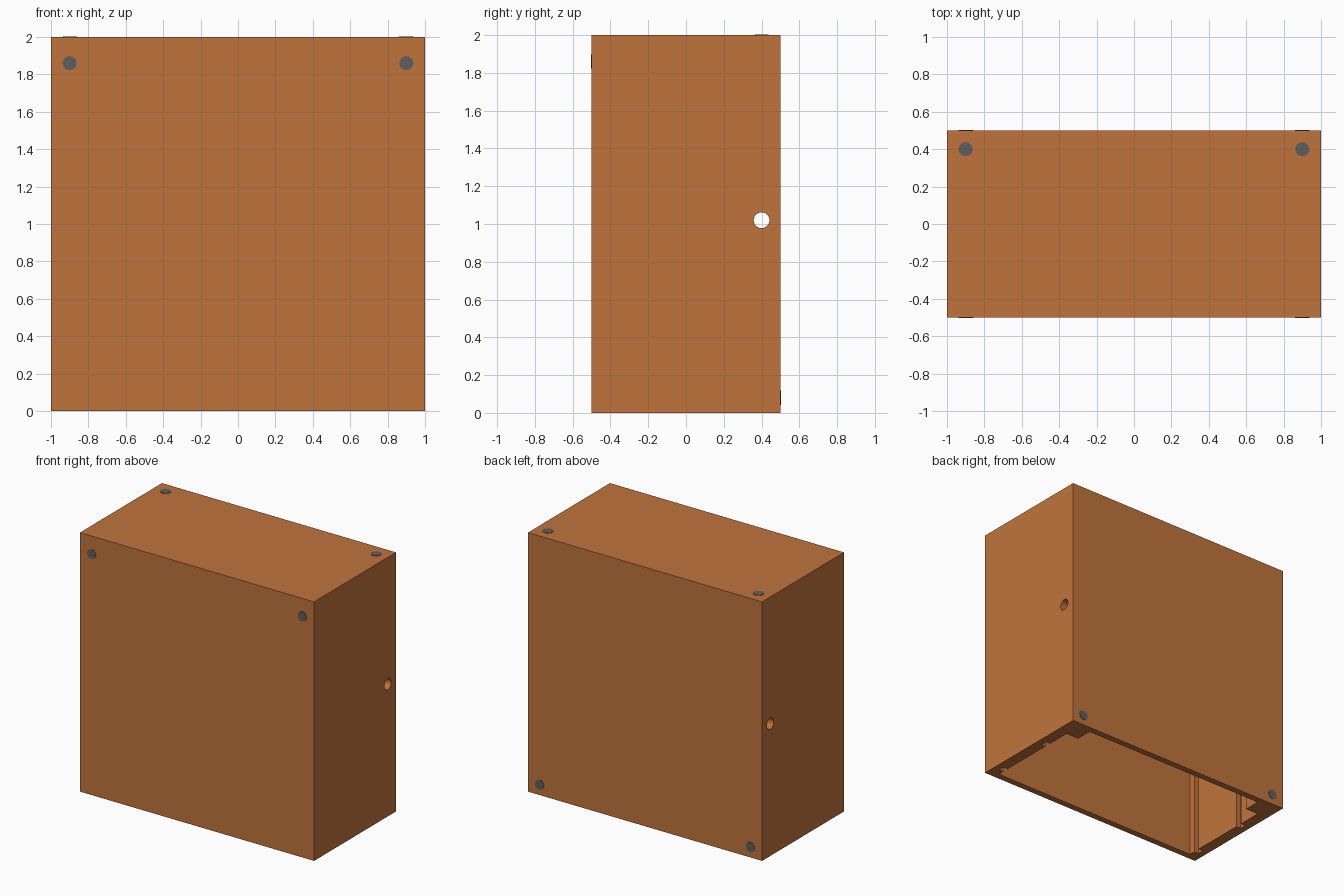
import bpy, bmesh, math
from mathutils import Matrix, Vector

if "Cube" in bpy.data.objects:
    bpy.data.objects.remove(bpy.data.objects["Cube"], do_unlink=True)


def material(name, rgb):
    m = bpy.data.materials.new(name)
    m.use_nodes = True
    m.diffuse_color = (*rgb, 1)
    bsdf = next(n for n in m.node_tree.nodes if n.type == 'BSDF_PRINCIPLED')
    bsdf.inputs["Base Color"].default_value = (*rgb, 1)
    return m


WOOD = material("orange brown wood", (0.527, 0.175, 0.045))
STEEL = material("dark grey steel", (0.110, 0.114, 0.120))


def finish(name, bm, mat):
    bmesh.ops.recalc_face_normals(bm, faces=bm.faces)
    mesh = bpy.data.meshes.new(name)
    bm.to_mesh(mesh)
    bm.free()
    mesh.materials.append(mat)
    ob = bpy.data.objects.new(name, mesh)
    bpy.context.collection.objects.link(ob)
    return ob


def box(name, lo, hi, mat):
    lo, hi = Vector(lo), Vector(hi)
    bm = bmesh.new()
    bmesh.ops.create_cube(bm, size=1, matrix=Matrix.Translation((lo + hi) / 2)
                          @ Matrix.Diagonal((*(hi - lo), 1)))
    return finish(name, bm, mat)


def prism(name, outline, z0, z1, mat):
    bm = bmesh.new()
    face = bm.faces.new([bm.verts.new((x, y, z0)) for x, y in outline])
    up = bmesh.ops.extrude_face_region(bm, geom=[face])["geom"]
    bmesh.ops.translate(bm, vec=(0, 0, z1 - z0),
                        verts=[v for v in up if isinstance(v, bmesh.types.BMVert)])
    return finish(name, bm, mat)


def cylinder(name, centre, axis, radius, depth, sides, mat):
    turn = Vector((0, 0, 1)).rotation_difference(Vector(axis)).to_matrix().to_4x4()
    bm = bmesh.new()
    bmesh.ops.create_cone(bm, cap_ends=True, segments=sides, radius1=radius,
                          radius2=radius, depth=depth,
                          matrix=Matrix.Translation(centre) @ turn)
    return finish(name, bm, mat)


def cut(target, cutter):
    cutter.hide_render = True
    mod = target.modifiers.new("cut", 'BOOLEAN')
    mod.operation, mod.solver, mod.object = 'DIFFERENCE', 'EXACT', cutter
    bpy.context.view_layer.objects.active = target
    bpy.ops.object.modifier_apply(modifier=mod.name)
    bpy.data.objects.remove(cutter, do_unlink=True)


# Case: hollow, open underneath, with two panel grooves in each side wall
case = box("case", (-1, -0.5, 0), (1, 0.5, 2), WOOD)
WALL, GROOVE = 0.91, 0.95
half = [(WALL, -0.45)]
for y0, y1 in ((-0.40, -0.35), (0.08, 0.13)):
    half += [(WALL, y0), (GROOVE, y0), (GROOVE, y1), (WALL, y1)]
half.append((WALL, 0.45))
outline = half + [(-x, y) for x, y in reversed(half)]
cut(case, prism("cavity_cutter", outline, -0.1, 1.95, WOOD))

# Round hole through both side walls near the back
cut(case, cylinder("hole_cutter", (0, 0.4, 1.02), (1, 0, 0), 0.042, 2.4, 24, WOOD))

# Corner blocks that take the screws, and the flush screw heads
for side, s in (("left", 1), ("right", -1)):
    for place, y0, y1, z0, z1 in (("bottom_back", 0.32, 0.45, 0, 0.15),
                                  ("top_back", 0.32, 0.45, 1.80, 1.95),
                                  ("top_front", -0.45, -0.32, 1.80, 1.95)):
        xs = sorted((s * 0.80, s * WALL))
        box(f"{place}_block_{side}", (xs[0], y0, z0), (xs[1], y1, z1), WOOD)
    for place, c, axis in (("front", (s * 0.9, -0.5, 1.86), (0, -1, 0)),
                           ("top", (s * 0.9, 0.4, 2.0), (0, 0, 1)),
                           ("back", (s * 0.9, 0.5, 0.08), (0, 1, 0))):
        cylinder(f"{place}_screw_{side}", c, axis, 0.038, 0.006, 12, STEEL)
